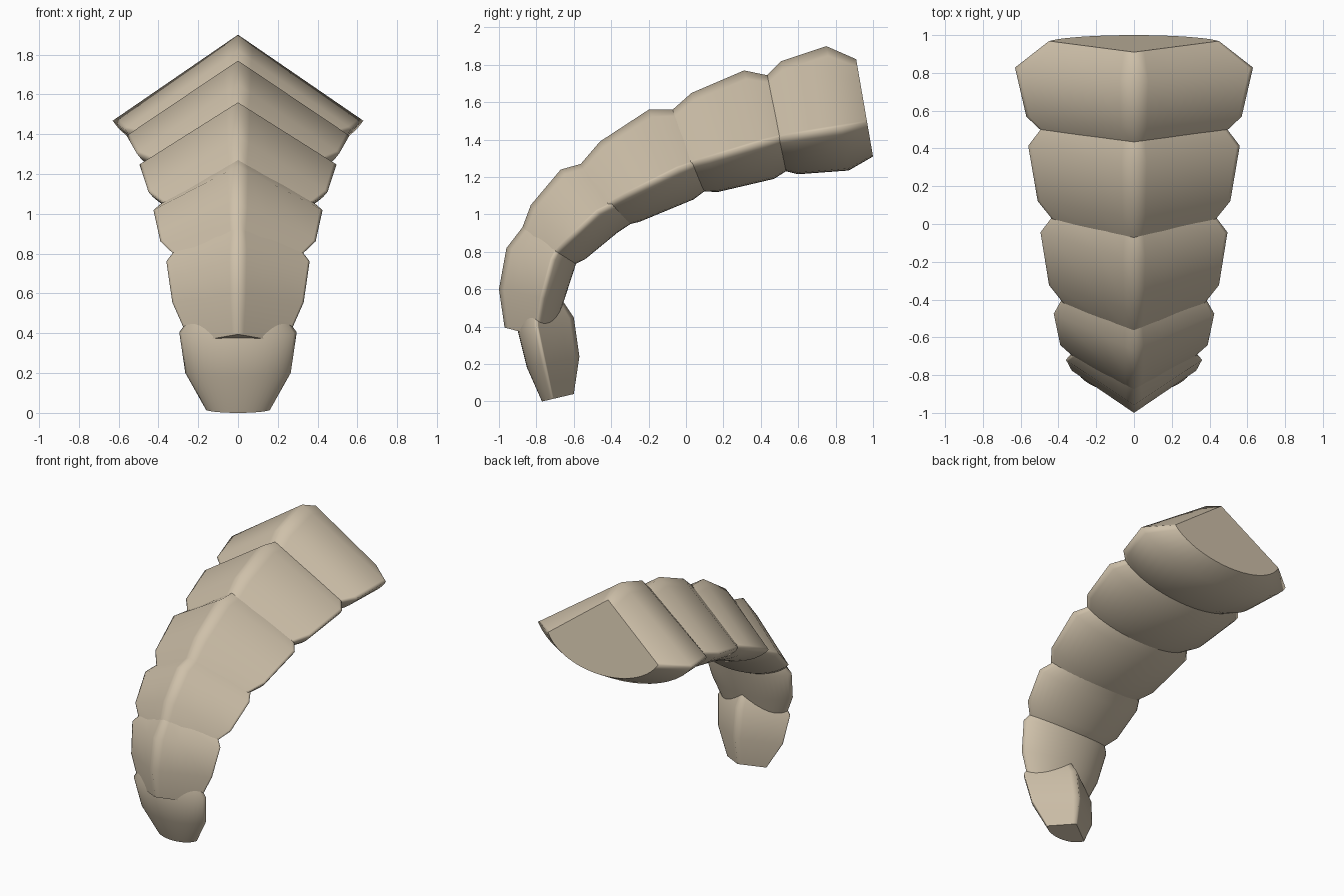
import bpy
import bmesh
import math
from mathutils import Vector

default_cube = bpy.data.objects.get("Cube")
if default_cube:
    bpy.data.objects.remove(default_cube, do_unlink=True)

# One sandy shell colour for every segment
shell = bpy.data.materials.new("sandy_shell")
shell.use_nodes = True
shell_colour = (0.62, 0.53, 0.40, 1.0)
shell.diffuse_color = shell_colour
shell.node_tree.nodes["Principled BSDF"].inputs["Base Color"].default_value = shell_colour

CORNER_DEPTH = 0.65   # how far the side corners sit from ridge to belly
ARC_STEPS = 10


def half_section():
    """Half outline as (width fraction, depth fraction), ridge to belly."""
    points = [(f, f * CORNER_DEPTH) for f in (0, 0.12, 0.35, 0.9, 0.97)]
    start = math.radians(18)
    for i in range(ARC_STEPS + 1):
        angle = start + (math.pi / 2 - start) * i / ARC_STEPS
        across = math.cos(angle) / math.cos(start)
        down = (math.sin(angle) - math.sin(start)) / (1 - math.sin(start))
        points.append((across, CORNER_DEPTH + (1 - CORNER_DEPTH) * down))
    return points


def full_section():
    """Mirror the half outline into a closed loop."""
    half = half_section()
    return half + [(-across, depth) for across, depth in reversed(half[1:-1])]


def build_segment(name, rings):
    """Loft rings given as ridge (y, z), belly (y, z) and half width."""
    bm = bmesh.new()
    section = full_section()
    loops = []
    for ridge_y, ridge_z, belly_y, belly_z, width in rings:
        ridge = Vector((0, ridge_y, ridge_z))
        belly = Vector((0, belly_y, belly_z))
        loop = []
        for across, depth in section:
            point = ridge.lerp(belly, depth)
            point.x = across * width
            loop.append(bm.verts.new(point))
        loops.append(loop)
    count = len(section)
    for first, second in zip(loops, loops[1:]):
        for i in range(count):
            j = (i + 1) % count
            face = bm.faces.new((first[i], first[j], second[j], second[i]))
            face.smooth = True
    # Flat end caps keep a crisp rim
    for loop in (loops[0], loops[-1]):
        bm.faces.new(loop).smooth = False
    bmesh.ops.recalc_face_normals(bm, faces=bm.faces)
    mesh = bpy.data.meshes.new(name)
    bm.to_mesh(mesh)
    bm.free()
    mesh.materials.append(shell)
    segment = bpy.data.objects.new(name, mesh)
    bpy.context.collection.objects.link(segment)
    return segment


# Base segment with the exposed flat end
build_segment("base_segment", [
    (0.91, 1.83, 1.0, 1.31, 0.45),
    (0.75, 1.9, 0.87, 1.235, 0.63),
    (0.51, 1.82, 0.6, 1.215, 0.57),
    (0.4, 1.71, 0.5, 1.24, 0.46),
])

# Overlapping middle segments, curling forward and down
build_segment("upper_segment", [
    (0.48, 1.735, 0.58, 1.26, 0.46),
    (0.31, 1.77, 0.47, 1.19, 0.56),
    (0.03, 1.65, 0.17, 1.12, 0.51),
    (-0.1, 1.535, 0.05, 1.125, 0.41),
])
build_segment("middle_segment", [
    (-0.03, 1.56, 0.12, 1.14, 0.41),
    (-0.2, 1.56, 0.04, 1.08, 0.495),
    (-0.46, 1.39, -0.25, 0.96, 0.45),
    (-0.58, 1.25, -0.36, 0.935, 0.36),
])
build_segment("lower_segment", [
    (-0.51, 1.285, -0.28, 0.96, 0.36),
    (-0.67, 1.24, -0.37, 0.9, 0.425),
    (-0.83, 1.05, -0.54, 0.76, 0.39),
    (-0.89, 0.89, -0.63, 0.715, 0.3),
])
build_segment("end_segment", [
    (-0.86, 0.95, -0.58, 0.78, 0.3),
    (-0.96, 0.82, -0.59, 0.73, 0.36),
    (-1.0, 0.6, -0.655, 0.53, 0.33),
    (-0.97, 0.395, -0.72, 0.33, 0.24),
])

# Tip segment is turned round: ridge at the back, round side in front
build_segment("tip_segment", [
    (-0.66, 0.54, -0.87, 0.5, 0.22),
    (-0.6, 0.45, -0.9, 0.38, 0.295),
    (-0.57, 0.24, -0.85, 0.18, 0.265),
    (-0.6, 0.04, -0.77, 0.0, 0.16),
])
